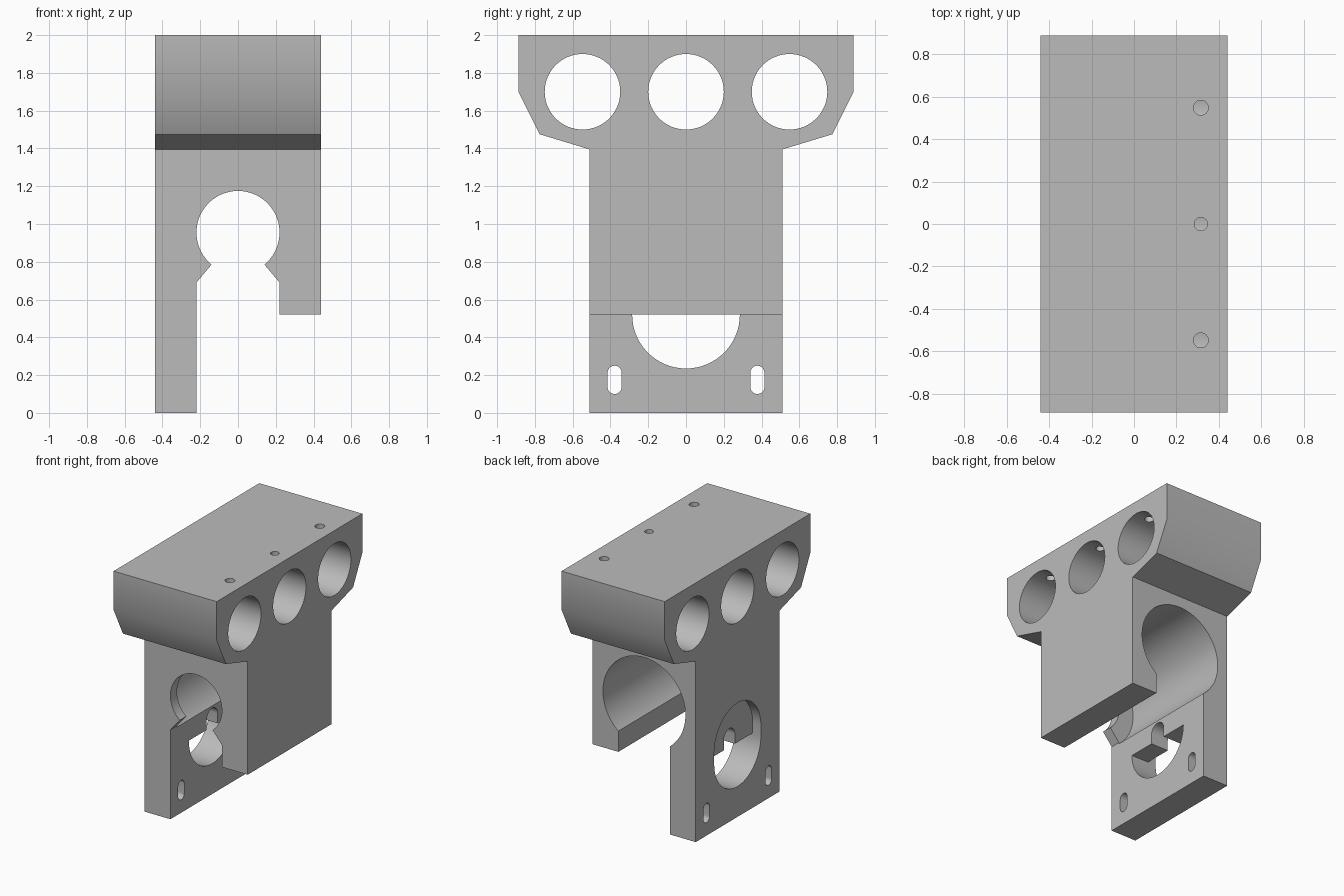
import bpy, bmesh
from math import pi, cos, sin, atan2

cube = bpy.data.objects.get("Cube")
if cube:
    bpy.data.objects.remove(cube, do_unlink=True)

grey = bpy.data.materials.new("plain_grey")
grey.use_nodes = True
GREY = (0.5, 0.5, 0.5, 1)
grey.diffuse_color = GREY
grey.node_tree.nodes["Principled BSDF"].inputs["Base Color"].default_value = GREY


def arc(u, v, r, start, end, n=32):
    """Points along an arc, both ends included."""
    return [(u + r * cos(start + (end - start) * i / n),
             v + r * sin(start + (end - start) * i / n)) for i in range(n + 1)]


def circle(u, v, r, n=64):
    return arc(u, v, r, 0, 2 * pi, n)[:-1]


def slot(u, low, high, r):
    """Upright slot with rounded ends."""
    return arc(u, high, r, 0, pi, 16) + arc(u, low, r, pi, 2 * pi, 16)


def prism(name, outline, axis, start, end):
    """Extrude a flat outline along the x, y or z axis."""
    place = {"x": lambda u, v, t: (t, u, v),
             "y": lambda u, v, t: (u, t, v),
             "z": lambda u, v, t: (u, v, t)}[axis]
    bm = bmesh.new()
    a = [bm.verts.new(place(u, v, start)) for u, v in outline]
    b = [bm.verts.new(place(u, v, end)) for u, v in outline]
    bm.faces.new(a)
    bm.faces.new(b)
    for i in range(len(a)):
        j = (i + 1) % len(a)
        bm.faces.new((a[i], a[j], b[j], b[i]))
    bmesh.ops.recalc_face_normals(bm, faces=bm.faces)
    mesh = bpy.data.meshes.new(name)
    bm.to_mesh(mesh)
    bm.free()
    mesh.materials.append(grey)
    obj = bpy.data.objects.new(name, mesh)
    bpy.context.scene.collection.objects.link(obj)
    return obj


# Main block: wide clamp head over a narrower body
half = [(0.51, 0), (0.51, 1.395), (0.775, 1.475), (0.888, 1.7), (0.888, 2)]
body = prism("bracket_body", half + [(-y, z) for y, z in reversed(half)],
             "x", -0.44, 0.44)

cutters = []

# Front opening: round window, flared lips, slot, and shortened left leg
BORE_Z, WALL = 0.955, 0.22
lip = atan2(-0.17, 0.14)
window = arc(0, BORE_Z, WALL, lip, pi - lip, 48)
opening = window + [(-WALL, 0.69), (-WALL, -0.1), (1, -0.1),
                    (1, 0.52), (WALL, 0.52), (WALL, 0.69)]
cutters.append(prism("opening_cutter", opening, "y", -1, 1))

# Wide bore, stopping short of the front lip
cutters.append(prism("bore_cutter", circle(0, BORE_Z, 0.352, 96), "y", -0.43, 1))

# Motor recess on the outside of the long leg
LOW, HIGH, R = 0.52, 0.595, 0.285
recess = arc(0, HIGH, R, 0, pi) + [(-R, LOW), (-0.1, 0.45), (0.1, 0.45), (R, LOW)]
cutters.append(prism("recess_cutter", recess, "x", -1, -0.37))

# Half round opening with an arched shaft notch through the long leg
SHAFT = 0.067
notch = (arc(0, LOW, R, pi, 2 * pi) + [(SHAFT, LOW)]
         + arc(0, HIGH, SHAFT, 0, pi, 16) + [(-SHAFT, LOW)])
cutters.append(prism("notch_cutter", notch, "x", -1, 0))

# Bolt slots in the foot
for y in (-0.378, 0.378):
    cutters.append(prism("bolt_slot_cutter", slot(y, 0.137, 0.213, 0.037), "x", -1, 0))

# Rod holes across the head, each with a set screw hole from the top
for y in (-0.548, 0, 0.548):
    cutters.append(prism("rod_hole_cutter", circle(y, 1.7, 0.2), "x", -1, 1))
    r = 0.035 if y else 0.031
    cutters.append(prism("screw_hole_cutter", circle(0.315, y, r, 24), "z", 1.75, 2.1))

for cutter in cutters:
    cutter.hide_render = True
    mod = body.modifiers.new(cutter.name, "BOOLEAN")
    mod.operation = "DIFFERENCE"
    mod.solver = "EXACT"
    mod.object = cutter

# Bake the cuts and discard the cutters
bpy.context.view_layer.update()
result = bpy.data.meshes.new_from_object(
    body.evaluated_get(bpy.context.evaluated_depsgraph_get()))
body.modifiers.clear()
body.data = result
for cutter in cutters:
    bpy.data.objects.remove(cutter, do_unlink=True)

bpy.ops.object.select_all(action="DESELECT")
body.select_set(True)
bpy.context.view_layer.objects.active = body
bpy.ops.object.shade_smooth_by_angle(angle=pi / 6)
